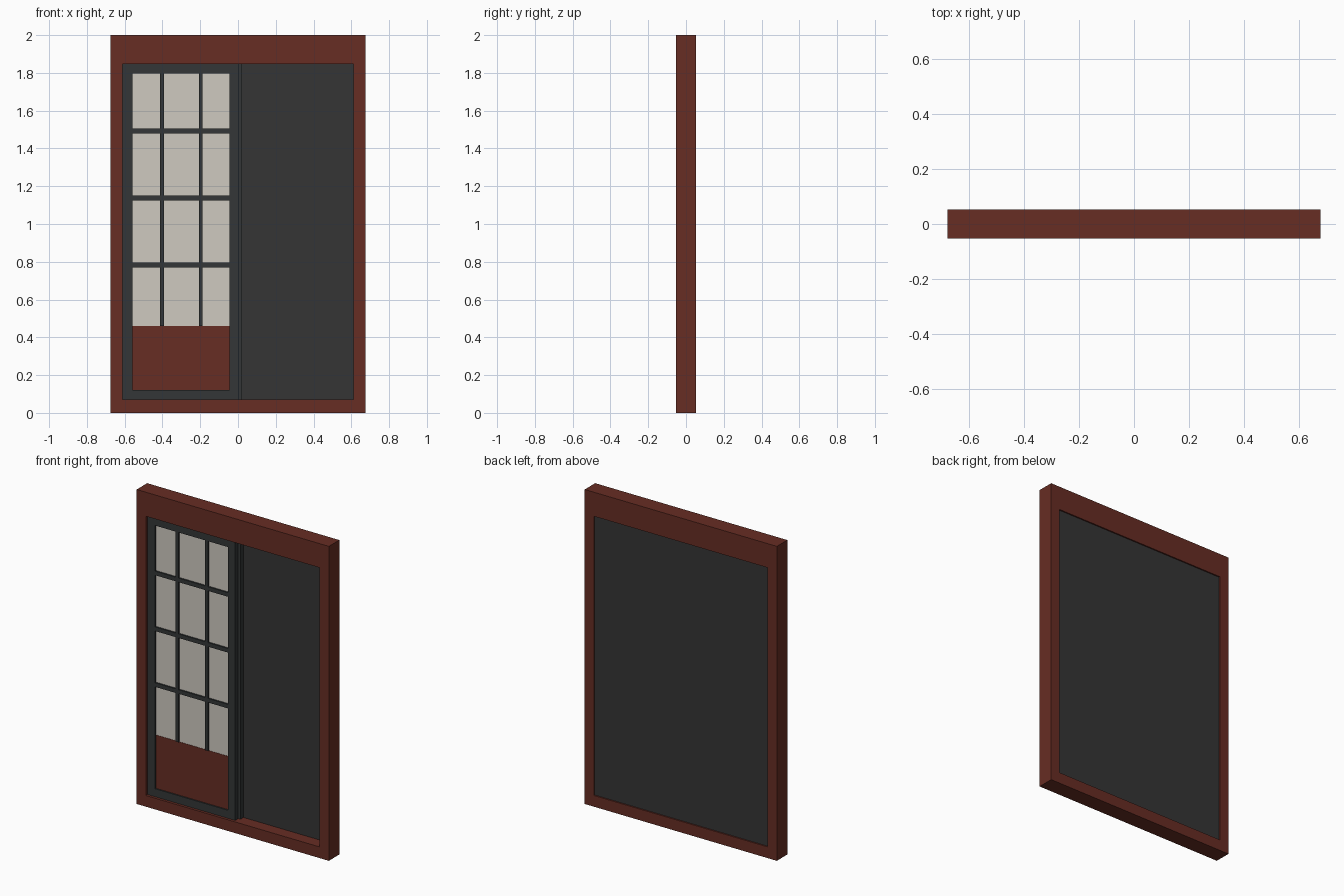
import bpy
import bmesh

if "Cube" in bpy.data.objects:
    bpy.data.objects.remove(bpy.data.objects["Cube"])


def material(name, rgb):
    m = bpy.data.materials.new(name)
    m.diffuse_color = (*rgb, 1.0)
    m.use_nodes = True
    m.node_tree.nodes["Principled BSDF"].inputs["Base Color"].default_value = m.diffuse_color
    return m


RED = material("red brown wood", (0.135, 0.026, 0.017))
DARK = material("dark grey", (0.036, 0.036, 0.036))
SLATE = material("dark slate", (0.033, 0.037, 0.038))
CREAM = material("cream paper", (0.62, 0.59, 0.53))


def finish(bm, name, mat):
    bmesh.ops.recalc_face_normals(bm, faces=bm.faces[:])
    mesh = bpy.data.meshes.new(name)
    bm.to_mesh(mesh)
    bm.free()
    mesh.materials.append(mat)
    obj = bpy.data.objects.new(name, mesh)
    bpy.context.collection.objects.link(obj)
    return obj


def box(name, mat, x0, x1, y0, y1, z0, z1):
    bm = bmesh.new()
    bmesh.ops.create_cube(bm, size=1.0)
    for v in bm.verts:
        v.co = (x0 if v.co.x < 0 else x1,
                y0 if v.co.y < 0 else y1,
                z0 if v.co.z < 0 else z1)
    return finish(bm, name, mat)


def ring(name, mat, outer, inner, y0, y1):
    """Rectangular frame; outer and inner are (x0, x1, z0, z1)."""
    bm = bmesh.new()
    loops = []
    for (x0, x1, z0, z1), y in ((outer, y0), (inner, y0), (inner, y1), (outer, y1)):
        loops.append([bm.verts.new((x, y, z))
                      for x, z in ((x0, z0), (x1, z0), (x1, z1), (x0, z1))])
    for k in range(4):
        a, b = loops[k], loops[(k + 1) % 4]
        for i in range(4):
            j = (i + 1) % 4
            bm.faces.new((a[i], a[j], b[j], b[i]))
    return finish(bm, name, mat)


# Outer frame
X0, X1, Z0, Z1 = -0.612, 0.612, 0.071, 1.847
ring("outer_frame", RED, (-0.676, 0.676, 0, 2), (X0, X1, Z0, Z1), -0.0525, 0.0525)

# Full width backing and the rear sliding leaf stacked behind the front one
box("back_panel", DARK, X0, X1, 0.025, 0.044, Z0, Z1)
box("rear_leaf", SLATE, X0, 0.021, -0.005, 0.025, Z0, Z1)

# Front sliding leaf
L, R, BOTTOM, SILL, TOP = -0.558, -0.045, 0.122, 0.461, 1.796
FRONT = -0.036
ring("front_leaf_frame", SLATE, (X0, 0.005, Z0, Z1), (L, R, BOTTOM, TOP), FRONT, -0.005)
box("lower_panel", RED, L, R, FRONT + 0.008, -0.005, BOTTOM, SILL)
box("paper_panes", CREAM, L, R, FRONT + 0.010, -0.005, SILL, TOP)

# Glazing bars
for i, x in enumerate((-0.403, -0.197)):
    box(f"upright_bar_{i}", SLATE, x - 0.010, x + 0.010, FRONT, FRONT + 0.012, SILL, TOP)
for i, z in enumerate((0.783, 1.138, 1.493)):
    box(f"cross_bar_{i}", SLATE, L, R, FRONT, FRONT + 0.012, z - 0.013, z + 0.013)
